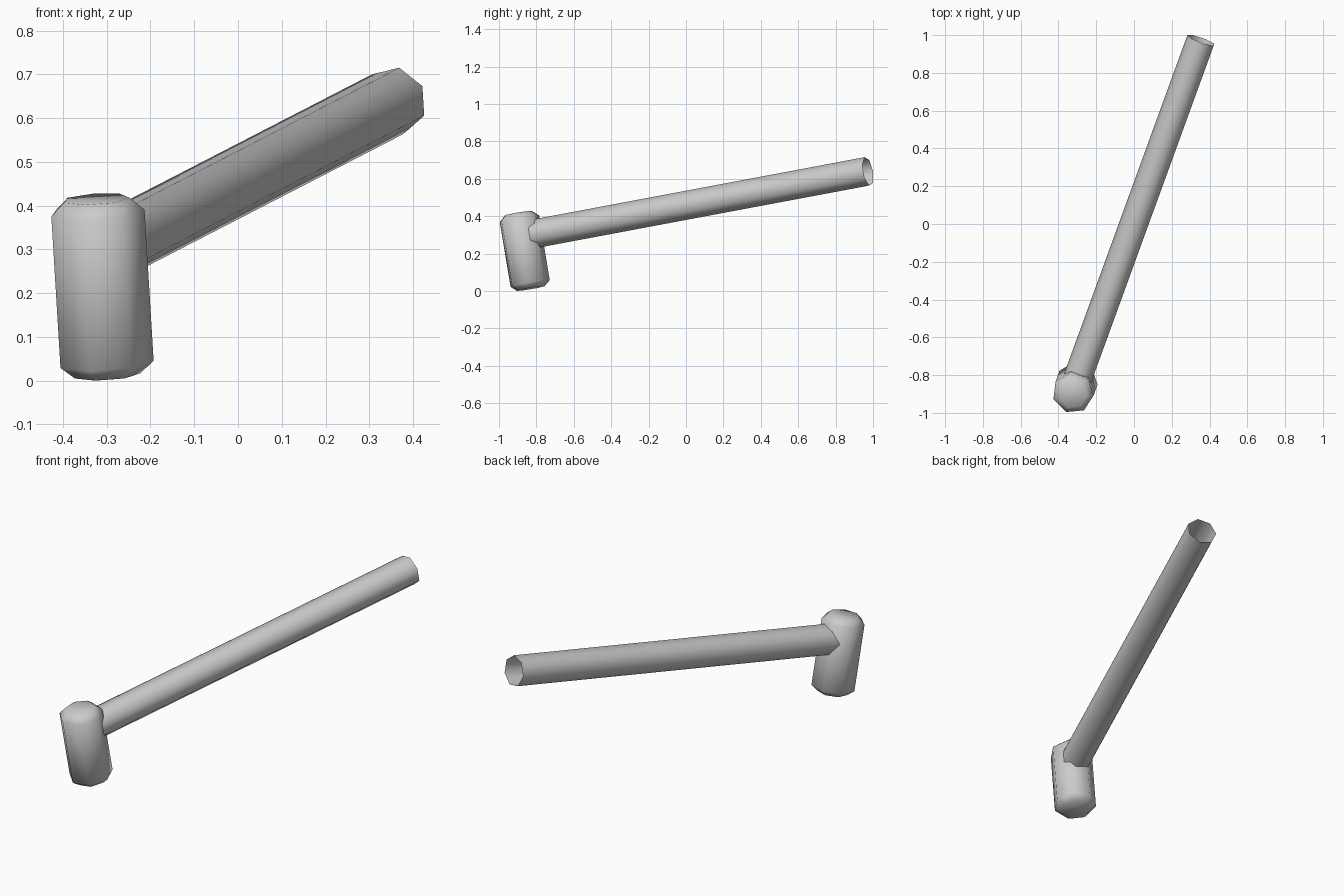
import bpy, bmesh
from math import radians, tau, cos, sin
from mathutils import Matrix

cube = bpy.data.objects.get("Cube")
if cube:
    bpy.data.objects.remove(cube, do_unlink=True)

SIDES = 7
# Shared pose: the head axis is local z, the handle runs along local y
POSE = (Matrix.Translation((-0.317, -0.878, 0.292))
        @ Matrix.Rotation(radians(-20), 4, 'Z')
        @ Matrix.Rotation(radians(10), 4, 'X'))

grey = bpy.data.materials.new("plain grey")
grey.use_nodes = True
colour = (0.6, 0.6, 0.6, 1)
grey.diffuse_color = colour
grey.node_tree.nodes["Principled BSDF"].inputs["Base Color"].default_value = colour


def turned_part(name, profile, start, capped, matrix):
    """Seven-sided lathe of (radius, height) pairs, with optional end caps."""
    bm = bmesh.new()
    rings = []
    for r, z in profile:
        angles = [radians(start) + tau * k / SIDES for k in range(SIDES)]
        rings.append([bm.verts.new((r * cos(a), r * sin(a), z)) for a in angles])
    for low, high in zip(rings, rings[1:]):
        for k in range(SIDES):
            n = (k + 1) % SIDES
            bm.faces.new((low[k], low[n], high[n], high[k]))
    if capped:
        bm.faces.new(rings[0][::-1])
        bm.faces.new(rings[-1])
    for face in bm.faces:
        face.smooth = True
    mesh = bpy.data.meshes.new(name)
    bm.to_mesh(mesh)
    bm.free()
    mesh.materials.append(grey)
    obj = bpy.data.objects.new(name, mesh)
    obj.matrix_world = matrix
    bpy.context.collection.objects.link(obj)
    return obj


# Head: bevelled closed block, one corner facing away from the handle
turned_part("hammer_head",
            [(0.077, -0.283), (0.11, -0.255), (0.11, 0.096), (0.077, 0.125)],
            -90, True, POSE)

# Handle: open tube starting inside the head
turned_part("handle", [(0.079, 0), (0.079, 2.0)], 180, False,
            POSE @ Matrix.Rotation(radians(-90), 4, 'X'))
